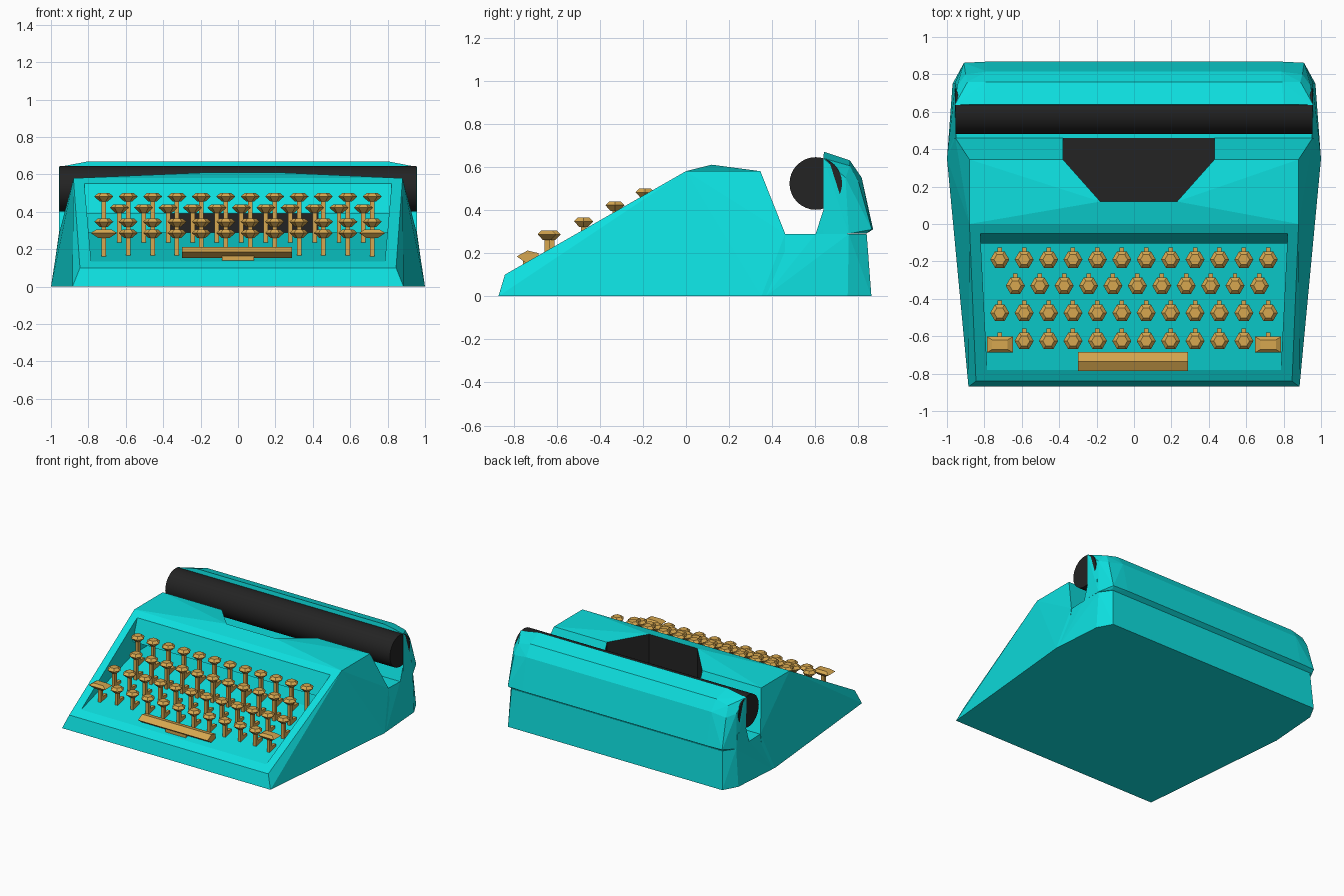
import bpy, bmesh, math
from mathutils import Matrix

if "Cube" in bpy.data.objects:
    bpy.data.objects.remove(bpy.data.objects["Cube"])


def material(name, rgb):
    m = bpy.data.materials.new(name)
    m.use_nodes = True
    m.diffuse_color = (*rgb, 1)
    m.node_tree.nodes["Principled BSDF"].inputs["Base Color"].default_value = (*rgb, 1)
    return m


TEAL = material("teal enamel", (0.004, 0.74, 0.74))
BLACK = material("black rubber", (0.017, 0.017, 0.017))
GOLD = material("gold", (0.68, 0.39, 0.08))


def finish(bm, name, mats, index=0):
    bmesh.ops.recalc_face_normals(bm, faces=bm.faces)
    for f in bm.faces:
        f.material_index = index
    me = bpy.data.meshes.new(name)
    bm.to_mesh(me)
    bm.free()
    for m in mats:
        me.materials.append(m)
    ob = bpy.data.objects.new(name, me)
    bpy.context.collection.objects.link(ob)
    return ob


def hull(name, half, mats, extra=()):
    """Convex block from points mirrored across x."""
    bm = bmesh.new()
    for x, y, z in half:
        for s in (-1, 1):
            bm.verts.new((s * x, y, z))
    for p in extra:
        bm.verts.new(p)
    res = bmesh.ops.convex_hull(bm, input=bm.verts[:])
    loose = [v for v in bm.verts if not v.link_faces]
    bmesh.ops.delete(bm, geom=loose, context='VERTS')
    bmesh.ops.dissolve_limit(bm, angle_limit=math.radians(1), verts=bm.verts[:], edges=bm.edges[:])
    return finish(bm, name, mats)


def add_prism(bm, lower, upper):
    """Closed solid between two matching rings of points."""
    a = [bm.verts.new(p) for p in lower]
    b = [bm.verts.new(p) for p in upper]
    n = len(a)
    bm.faces.new(a[::-1])
    bm.faces.new(b)
    for i in range(n):
        bm.faces.new((a[i], a[(i + 1) % n], b[(i + 1) % n], b[i]))


def add_box(bm, x0, x1, y0, y1, z0, z1):
    ring = [(x0, y0), (x1, y0), (x1, y1), (x0, y1)]
    add_prism(bm, [(x, y, z0) for x, y in ring], [(x, y, z1) for x, y in ring])


def cut(ob, cutter):
    mod = ob.modifiers.new("cut", 'BOOLEAN')
    mod.operation = 'DIFFERENCE'
    mod.solver = 'EXACT'
    mod.material_mode = 'INDEX'
    mod.object = cutter
    bpy.context.view_layer.objects.active = ob
    bpy.ops.object.modifier_apply(modifier=mod.name)
    bpy.data.objects.remove(cutter)


# Sloping front housing with a slightly raised ridge
MID = 0.025
body = hull("front_housing", [
    (0.885, -0.87, 0), (0.845, -0.84, 0.10), (0.88, 0, 0.58), (0.88, 0.345, 0.58),
    (0.97, 0, 0), (1.0, 0.35, 0), (0.99, 0.46, 0), (0.955, 0.46, 0.29),
], [TEAL, BLACK], [(MID - 0.205, 0.12, 0.61), (MID + 0.205, 0.12, 0.61)])

# Key well, undercut beneath its rear wall
profile = [(-0.78, 0.134), (-0.105, 0.29), (0.08, 0.29), (0.08, 0.39),
           (-0.105, 0.39), (-0.05, 0.551), (-0.05, 0.8), (-0.78, 0.8)]
bm = bmesh.new()
sides = [[(s * (0.82 if y > -0.5 else 0.785), y, z) for y, z in profile] for s in (-1, 1)]
add_prism(bm, *sides)
cut(body, finish(bm, "key_well_cutter", [TEAL, BLACK]))

# Black type opening behind the ridge
outline = [(0.205, 0.12), (0.405, 0.345), (0.405, 0.6)]
ring = [(MID + x, y) for x, y in outline] + [(MID - x, y) for x, y in outline[::-1]]
bm = bmesh.new()
add_prism(bm, [(x, y, 0.292) for x, y in ring], [(x, y, 0.9) for x, y in ring])
cut(body, finish(bm, "type_opening_cutter", [TEAL, BLACK], 1))

bm = bmesh.new()
add_box(bm, MID - 0.405, MID + 0.405, 0.072, 0.08, 0.29, 0.39)
finish(bm, "type_basket_front", [BLACK])

# Rear base, carriage support and carriage cover
hull("rear_base", [
    (0.998, 0.37, 0), (0.97, 0.75, 0), (0.91, 0.86, 0), (0.95, 0.44, 0.288),
    (0.957, 0.60, 0.288), (0.955, 0.755, 0.288), (0.895, 0.838, 0.288),
], [TEAL])
hull("carriage_support", [
    (0.957, 0.60, 0.285), (0.957, 0.637, 0.40), (0.957, 0.74, 0.40),
    (0.955, 0.75, 0.285),
], [TEAL])
hull("carriage_cover", [
    (0.80, 0.64, 0.67), (0.79, 0.76, 0.63), (0.785, 0.815, 0.55), (0.785, 0.868, 0.31),
    (0.785, 0.838, 0.29), (0.79, 0.637, 0.29),
    (0.89, 0.76, 0.605), (0.90, 0.80, 0.53), (0.91, 0.862, 0.31), (0.90, 0.835, 0.29),
    (0.958, 0.637, 0.64), (0.957, 0.637, 0.29), (0.957, 0.755, 0.29), (0.945, 0.74, 0.55),
], [TEAL])

# Platen roller
bm = bmesh.new()
bmesh.ops.create_cone(bm, cap_ends=True, segments=32, radius1=0.122, radius2=0.122, depth=1.908,
                      matrix=Matrix.Translation((0, 0.602, 0.523)) @ Matrix.Rotation(math.pi / 2, 4, 'Y'))
platen = finish(bm, "platen", [BLACK])
bpy.ops.object.select_all(action='DESELECT')
platen.select_set(True)
bpy.context.view_layer.objects.active = platen
bpy.ops.object.shade_smooth_by_angle(angle=math.radians(30))


def floor_z(y):
    return 0.134 + (y + 0.78) * 0.231


def add_cap(bm, x, y, z, shape):
    """Key cap: narrow underside, wide rim, bevelled top."""
    levels = [(0.42, -0.045), (1.0, -0.018), (0.6, 0)]
    rings = [[bm.verts.new((x + px * s, y + py * s, z + dz)) for px, py in shape] for s, dz in levels]
    n = len(shape)
    for a, b in zip(rings, rings[1:]):
        for i in range(n):
            bm.faces.new((a[i], a[(i + 1) % n], b[(i + 1) % n], b[i]))
    bm.faces.new(rings[0][::-1])
    bm.faces.new(rings[-1])


def add_key(bm, x, y, z, shape):
    add_cap(bm, x, y, z, shape)
    f = floor_z(y)
    add_box(bm, x - 0.012, x + 0.012, y - 0.012, y + 0.014, f - 0.005, z - 0.04)
    add_box(bm, x - 0.012, x + 0.012, y + 0.01, y + 0.065, f - 0.005, f + 0.035)


# Four rows of hexagonal keys
HEX = [(0.051 * math.cos(i * math.pi / 3), 0.051 * math.sin(i * math.pi / 3)) for i in range(6)]
STEP = 0.1305
rows = [(-0.625, 0.305, 10, 0), (-0.475, 0.365, 12, 0), (-0.33, 0.44, 11, 0.018), (-0.19, 0.5, 12, 0)]
for number, (y, z, count, shift) in enumerate(rows, 1):
    bm = bmesh.new()
    for i in range(count):
        add_key(bm, shift + (i - (count - 1) / 2) * STEP, y, z, HEX)
    finish(bm, "key_row_%d" % number, [GOLD])

# Wide keys at the ends of the first row
WIDE = [(-0.07, -0.043), (0.07, -0.043), (0.07, 0.043), (-0.07, 0.043)]
for name, x in (("left_wide_key", 0.717), ("right_wide_key", -0.717)):
    bm = bmesh.new()
    add_key(bm, x, -0.645, 0.305, WIDE)
    finish(bm, name, [GOLD])

# Space bar with its bracket
bar = [(-0.785, 0.185), (-0.735, 0.212), (-0.685, 0.2), (-0.685, 0.168), (-0.74, 0.153)]
bm = bmesh.new()
add_prism(bm, [(-0.30, y, z) for y, z in bar], [(0.29, y, z) for y, z in bar])
add_box(bm, -0.085, 0.085, -0.755, -0.70, 0.13, 0.17)
finish(bm, "space_bar", [GOLD])
